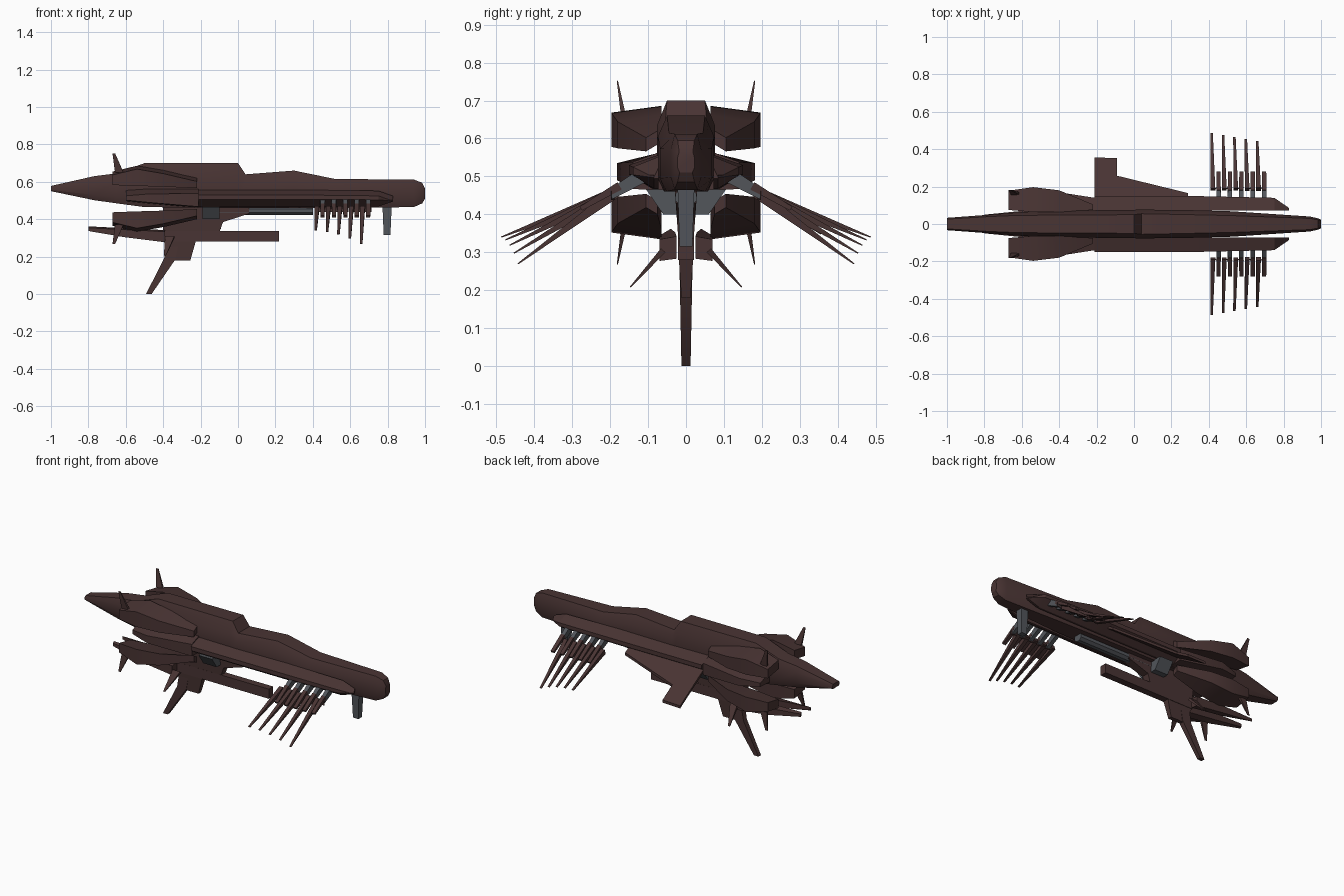
import bpy, bmesh, math
from mathutils import Vector

cube = bpy.data.objects.get("Cube")
if cube:
    bpy.data.objects.remove(cube, do_unlink=True)


def material(name, rgb):
    m = bpy.data.materials.new(name)
    m.use_nodes = True
    m.diffuse_color = (*rgb, 1)
    bsdf = m.node_tree.nodes["Principled BSDF"]
    bsdf.inputs["Base Color"].default_value = (*rgb, 1)
    bsdf.inputs["Roughness"].default_value = 0.7
    return m


BROWN = material("dark brown hull", (0.066, 0.034, 0.033))
GREY = material("dark grey metal", (0.085, 0.092, 0.104))


def loft(name, sections, mat=BROWN):
    """Skin a list of equal-length rings and cap both ends."""
    bm = bmesh.new()
    rings = [[bm.verts.new(p) for p in ring] for ring in sections]
    n = len(rings[0])
    for a, b in zip(rings, rings[1:]):
        for i in range(n):
            j = (i + 1) % n
            bm.faces.new((a[i], a[j], b[j], b[i]))
    bm.faces.new(rings[0])
    bm.faces.new(rings[-1])
    bmesh.ops.recalc_face_normals(bm, faces=bm.faces)
    mesh = bpy.data.meshes.new(name)
    bm.to_mesh(mesh)
    bm.free()
    ob = bpy.data.objects.new(name, mesh)
    bpy.context.collection.objects.link(ob)
    mesh.materials.append(mat)
    bpy.ops.object.select_all(action='DESELECT')
    ob.select_set(True)
    bpy.context.view_layer.objects.active = ob
    bpy.ops.object.shade_smooth_by_angle(angle=math.radians(28))
    return ob


def strut(name, a, b, size_a, size_b, mat=BROWN):
    """Tapered box from a to b; each size is (width along x, thickness)."""
    a, b = Vector(a), Vector(b)
    side = (b - a).cross(Vector((1, 0, 0))).normalized()
    rings = []
    for p, (w, t) in ((a, size_a), (b, size_b)):
        rings.append([p + Vector((sx * w / 2, 0, 0)) + side * sz * t / 2
                      for sx, sz in ((-1, -1), (1, -1), (1, 1), (-1, 1))])
    return loft(name, rings, mat)


def slab(name, profile, half_low, half_high, mat=BROWN):
    """Side profile in x-z, given thickness in y that varies with height."""
    lo = min(z for x, z in profile)
    hi = max(z for x, z in profile)
    rings = []
    for s in (-1, 1):
        rings.append([(x, s * (half_low + (half_high - half_low) * (z - lo) / (hi - lo)), z)
                      for x, z in profile])
    return loft(name, rings, mat)


# Main hull: x, bottom, top, half width, half width of the roof
stations = [(-1, .55, .578, .033, .026), (-.77, .502, .63, .05, .04),
            (-.65, .485, .645, .06, .045), (-.5, .465, .70, .07, .047),
            (0, .46, .70, .076, .05), (.04, .46, .64, .077, .055),
            (.3, .46, .66, .074, .05), (.52, .46, .615, .068, .045),
            (.94, .465, .612, .04, .03), (.985, .485, .595, .03, .022),
            (1, .51, .565, .022, .018)]
hull = []
for x, b, t, w, r in stations:
    h = t - b
    half = [(r, t), (w, t - .27 * h), (w, b + .22 * h), (w * .75, b)]
    hull.append([(x, y, z) for y, z in half] + [(x, -y, z) for y, z in reversed(half)])
loft("main_hull", hull)

for s, side in ((1, "back"), (-1, "front")):
    # Long armour strip beside the hull: x, outer y, top, bottom
    strip = []
    for x, y, t, b in ((-.21, .15, .545, .465), (.3, .15, .545, .465),
                       (.75, .14, .54, .468), (.83, .085, .512, .495)):
        strip.append([(x, s * .072, t + .012), (x, s * y, t - .015),
                      (x, s * y, (t + b) / 2), (x, s * .085, b), (x, s * .072, b)])
    loft(side + "_armour_strip", strip)

    # Upper and lower engine pods, reflected about the hull axis
    for flip, level in ((1, "upper"), (-1, "lower")):
        def at(x, y, z):
            return (x, s * y, .51 + flip * (z - .51))
        pod = []
        for x, inner, outer, top, bottom in (
                (-.67, .075, .178, .655, .583), (-.54, .064, .197, .686, .578),
                (-.4, .064, .18, .662, .574), (-.22, .075, .105, .62, .566)):
            pod.append([at(x, inner, top), at(x, outer, top - .018),
                        at(x, outer, bottom), at(x, inner, bottom + .018)])
        loft(f"{side}_{level}_pod", pod)
        strut(f"{side}_{level}_pod_spike", at(-.635, .163, .65), at(-.664, .181, .752),
              (.045, .014), (.014, .003))

    # Middle engine pod
    mid = []
    for x, outer, top, bottom in ((-.6, .15, .555, .497), (-.48, .182, .565, .485),
                                  (-.21, .14, .568, .462)):
        mid.append([(x, s * .06, top), (x, s * outer, top - .03),
                    (x, s * outer, bottom + .005), (x, s * .06, bottom)])
    loft(side + "_middle_pod", mid)

    # Low tail boom with its slanted spike
    boom = []
    for x, inner, outer, top, bottom in ((-.8, .04, .05, .362, .337),
                                         (-.6, .028, .07, .352, .303),
                                         (-.39, .025, .07, .342, .277)):
        boom.append([(x, s * inner, top), (x, s * outer, top - .008),
                     (x, s * outer, bottom), (x, s * inner, bottom + .006)])
    loft(side + "_tail_boom", boom)
    strut(side + "_tail_boom_spike", (-.365, s * .06, .305), (-.39, s * .147, .208),
          (.05, .016), (.012, .003))

    # Five jointed legs, each with a long tapering spike
    for i in range(5):
        x = .452 + .061 * i
        tip = (x - .037, s * (.487 - .011 * i), .34 - .004 * i - .0034 * i * i)
        strut(f"{side}_leg_base_{i + 1}", (x, s * .1, .51), (x, s * .2, .452),
              (.026, .04), (.022, .026), GREY)
        strut(f"{side}_leg_joint_{i + 1}", (x, s * .175, .475), (x, s * .277, .415),
              (.024, .022), (.022, .012))
        strut(f"{side}_leg_link_{i + 1}", (x - .025, s * .188, .45), (x + .008, s * .198, .45),
              (.02, .024), (.02, .024))
        strut(f"{side}_leg_spike_{i + 1}", (x - .03, s * .185, .458), tip,
              (.025, .03), (.013, .003))

# Drooping wing on the back side only
plan = [(.29, .12), (.29, .165), (-.09, .258), (-.09, .352), (-.21, .356), (-.21, .08)]
loft("wing", [[(x, y, .568 - .6 * y + d) for x, y in plan] for d in (-.008, .008)])

# Underside equipment: keel block, rod and nose post
keel = [[(x, y, z) for y, z in ((-.105, .465), (.105, .465), (.06, .40), (-.06, .40))]
        for x in (-.19, -.1)]
loft("keel_block", keel, GREY)
rod = []
for x in (-.1, .4):
    rod.append([(x, .03 * math.cos(k * math.pi / 4 + math.pi / 8),
                 .445 + .025 * math.sin(k * math.pi / 4 + math.pi / 8)) for k in range(8)])
loft("keel_rod", rod, GREY)
strut("nose_post", (.797, 0, .48), (.797, 0, .315), (.05, .045), (.036, .034), GREY)

# Lower gun bar with pylon, fin and landing strut
slab("lower_bar", [(-.4, .28), (.22, .28), (.22, .338), (-.4, .338)], .021, .021)
slab("lower_pylon", [(-.4, .33), (-.1, .33), (-.08, .385), (.06, .43), (.06, .47), (-.4, .47)],
     .02, .03)
slab("lower_fin", [(-.34, .18), (-.255, .18), (-.225, .285), (-.4, .285)], .012, .019)
slab("landing_strut", [(-.492, 0), (-.462, 0), (-.335, .185), (-.31, .305),
                       (-.375, .305), (-.395, .19)], .012, .018)
